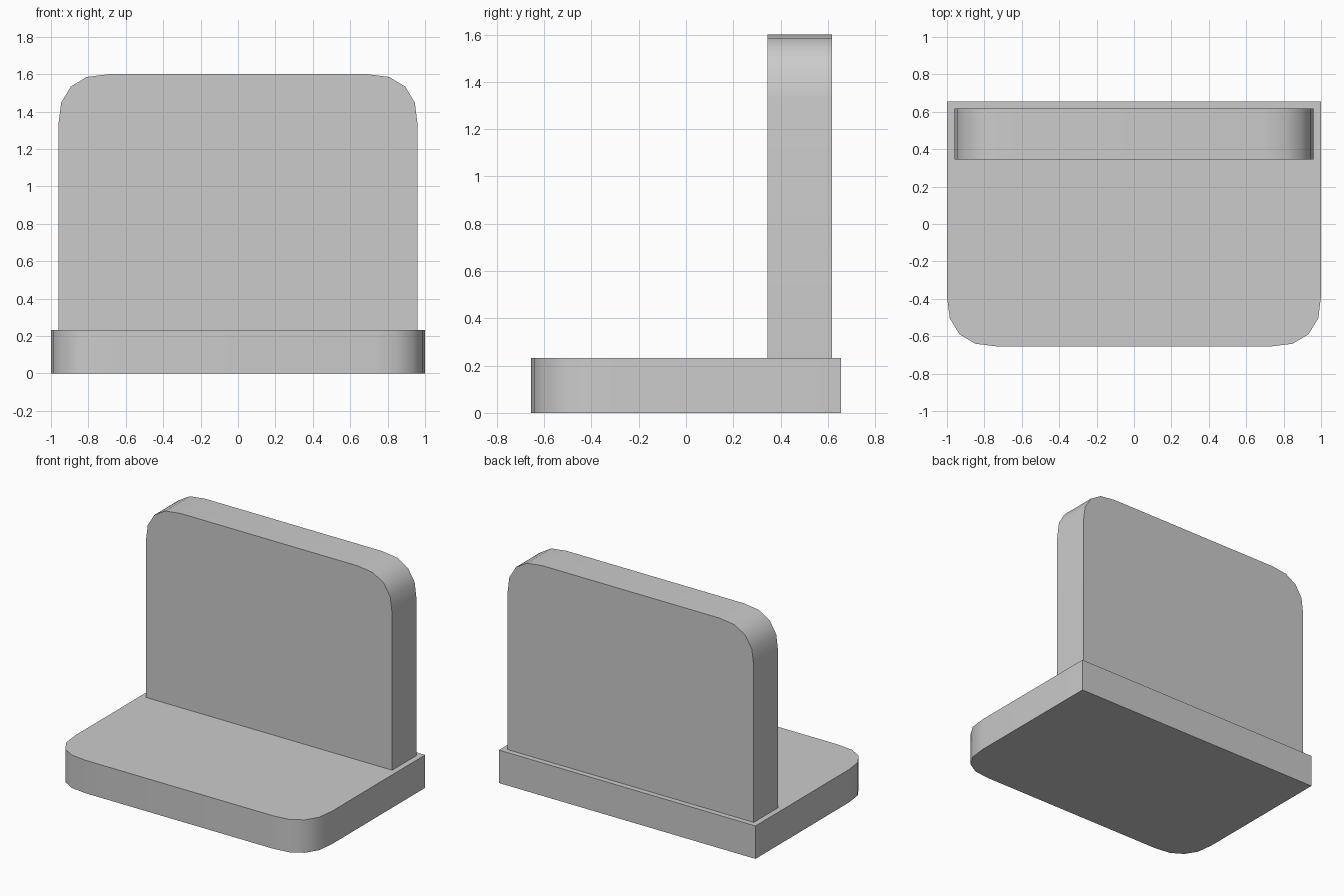
import bpy, bmesh
from mathutils import Vector

if "Cube" in bpy.data.objects:
    bpy.data.objects.remove(bpy.data.objects["Cube"])

# Quarter corner, slightly squarer than a circle: insets as fractions of the radius
CORNER = [(0.0, 1.0), (0.055, 0.56), (0.245, 0.245), (0.56, 0.055), (1.0, 0.0)]


def rounded_outline(half_width, straight_end, round_end, radius):
    """Symmetric outline with two square corners and two rounded corners."""
    d = 1 if round_end > straight_end else -1
    side = [(half_width, straight_end)]
    side += [(half_width - a * radius, round_end - d * b * radius) for a, b in CORNER]
    return side + [(-x, v) for x, v in reversed(side)]


def slab(name, points, extrusion):
    bm = bmesh.new()
    face = bm.faces.new([bm.verts.new(p) for p in points])
    ret = bmesh.ops.extrude_face_region(bm, geom=[face], use_keep_orig=True)
    verts = [g for g in ret["geom"] if isinstance(g, bmesh.types.BMVert)]
    bmesh.ops.translate(bm, verts=verts, vec=Vector(extrusion))
    bmesh.ops.recalc_face_normals(bm, faces=bm.faces)
    mesh = bpy.data.meshes.new(name)
    bm.to_mesh(mesh)
    bm.free()
    obj = bpy.data.objects.new(name, mesh)
    bpy.context.collection.objects.link(obj)
    bpy.ops.object.select_all(action='DESELECT')
    obj.select_set(True)
    bpy.context.view_layer.objects.active = obj
    bpy.ops.object.shade_smooth_by_angle(angle=0.6)
    return obj


# Seat slab, rounded at the front
slab("seat", [(x, y, 0) for x, y in rounded_outline(1.0, 0.655, -0.655, 0.27)],
     (0, 0, 0.232))

# Upright back slab, rounded at the top
slab("backrest", [(x, 0.345, z) for x, z in rounded_outline(0.96, 0.232, 1.6, 0.27)],
     (0, 0.272, 0))
